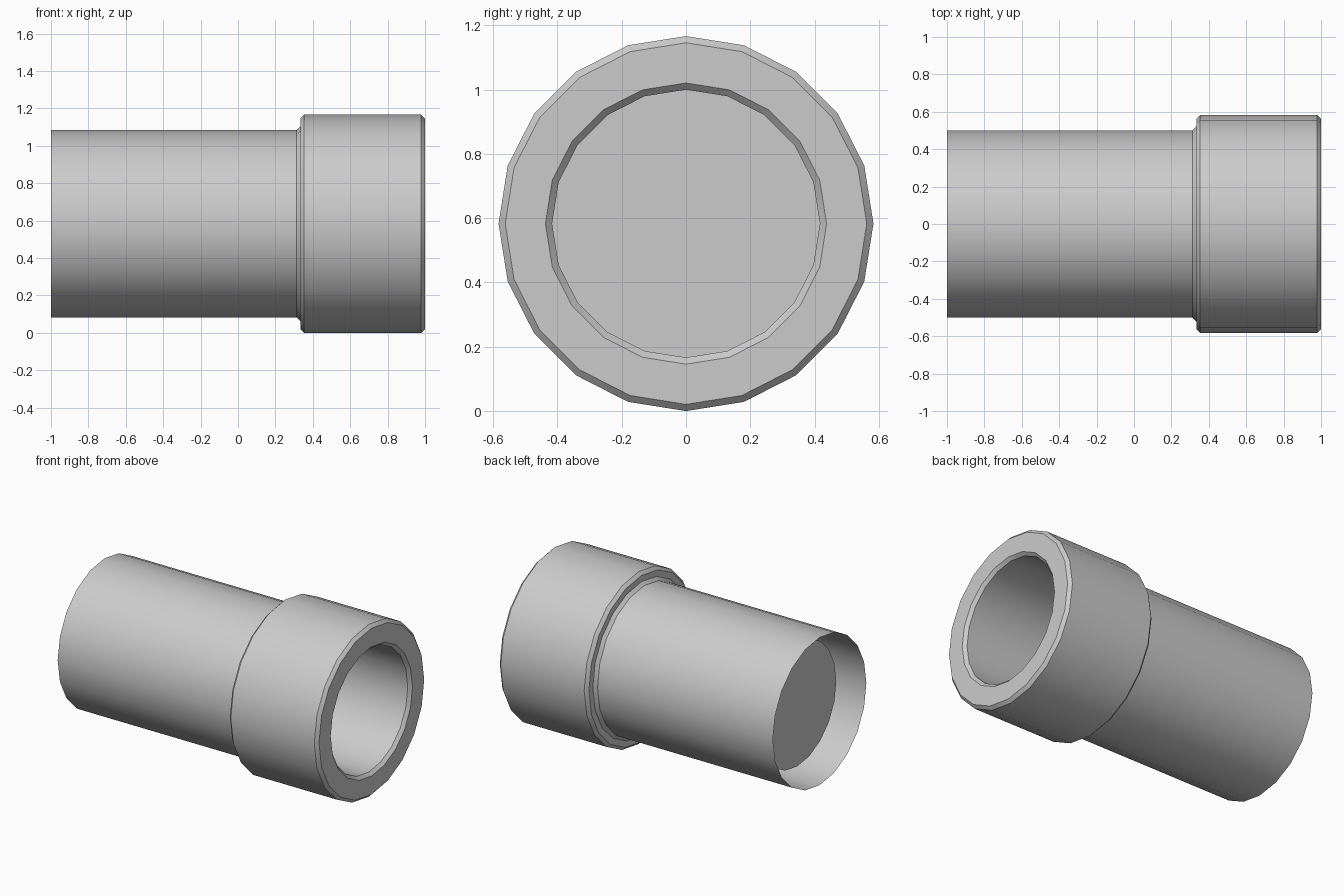
import bpy, bmesh, math

if "Cube" in bpy.data.objects:
    bpy.data.objects.remove(bpy.data.objects["Cube"])

SIDES = 20
AXIS_Z = 0.5833

# Half section (x along the axis, radius): open sleeve end, neck, collar, mouth, blind bore
PROFILE = [
    (-1.0, 0.5), (0.3125, 0.5), (0.3333, 0.5208),
    (0.3333, 0.5625), (0.3542, 0.5833), (0.9792, 0.5833), (1.0, 0.5625),
    (1.0, 0.4375), (0.9792, 0.4167), (-0.8333, 0.4167),
]


def ring(bm, x, r):
    # First vertex sits straight up
    return [bm.verts.new((x, r * math.sin(2 * math.pi * i / SIDES),
                          AXIS_Z + r * math.cos(2 * math.pi * i / SIDES)))
            for i in range(SIDES)]


def turned_part(name, profile):
    bm = bmesh.new()
    rings = [ring(bm, x, r) for x, r in profile]
    for a, b in zip(rings, rings[1:]):
        for i in range(SIDES):
            j = (i + 1) % SIDES
            bm.faces.new((a[i], b[i], b[j], a[j]))
    # Bore floor, facing the mouth
    bm.faces.new(rings[-1])
    # Turn everything outward if the winding came out inward
    bm.normal_update()
    bm.faces.ensure_lookup_table()
    f = bm.faces[0]
    c = f.calc_center_median()
    if f.normal.y * c.y + f.normal.z * (c.z - AXIS_Z) < 0:
        bmesh.ops.reverse_faces(bm, faces=[q for q in bm.faces if len(q.verts) == 4])
    bm.normal_update()
    floor = [q for q in bm.faces if len(q.verts) == SIDES]
    if floor[0].normal.x < 0:
        bmesh.ops.reverse_faces(bm, faces=floor)
    mesh = bpy.data.meshes.new(name)
    bm.to_mesh(mesh)
    bm.free()
    obj = bpy.data.objects.new(name, mesh)
    bpy.context.collection.objects.link(obj)
    return obj


# Collared sleeve
sleeve = turned_part("collared_sleeve", PROFILE)
bpy.context.view_layer.objects.active = sleeve
sleeve.select_set(True)
bpy.ops.object.shade_smooth_by_angle(angle=math.radians(30))
